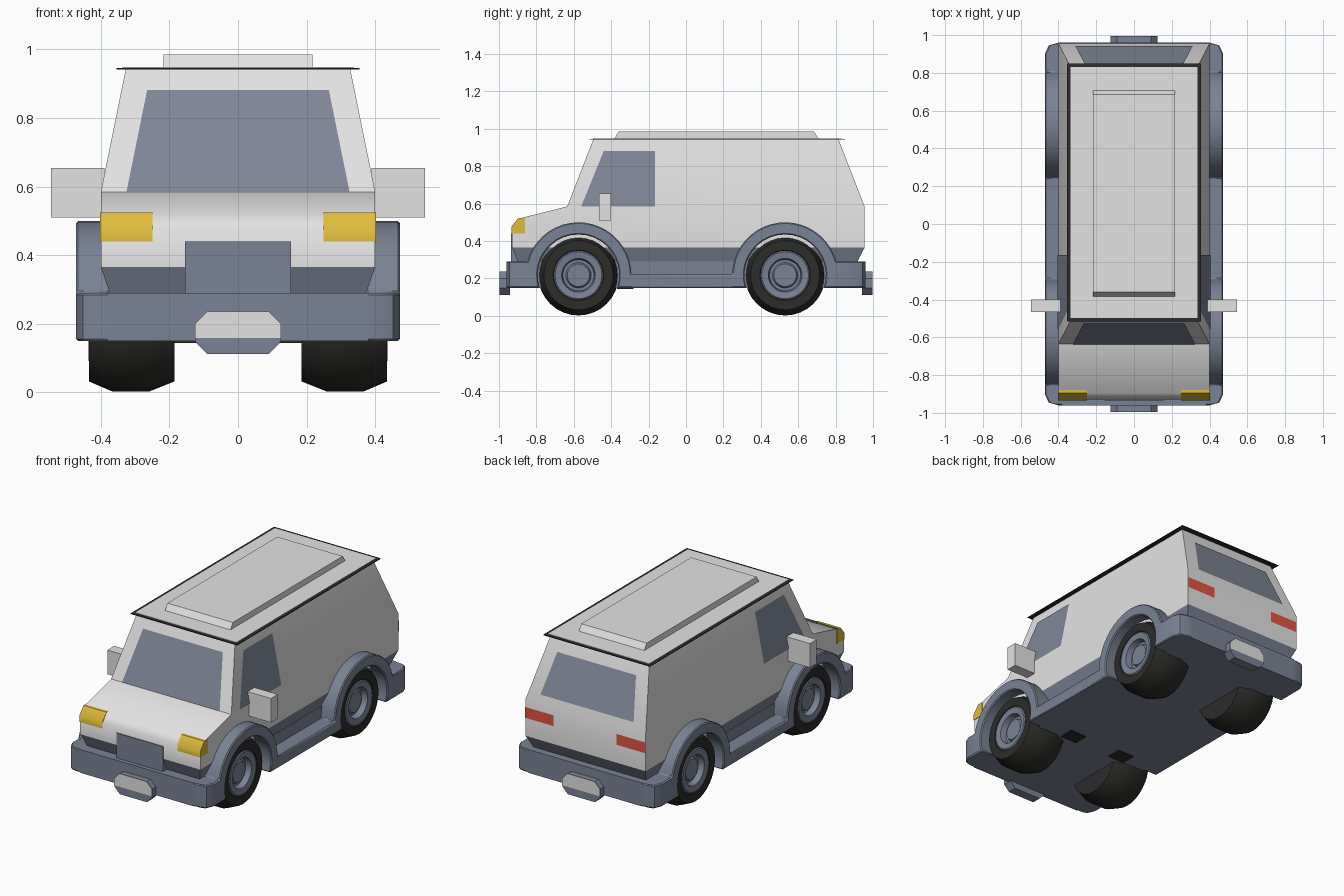
import bpy, bmesh, math
from mathutils import Vector

cube = bpy.data.objects.get("Cube")
if cube:
    bpy.data.objects.remove(cube, do_unlink=True)


def material(name, rgb):
    m = bpy.data.materials.new(name)
    m.use_nodes = True
    m.diffuse_color = (*rgb, 1)
    bsdf = next(n for n in m.node_tree.nodes if n.type == 'BSDF_PRINCIPLED')
    bsdf.inputs["Base Color"].default_value = (*rgb, 1)
    return m


WHITE = material("body white", (0.77, 0.77, 0.77))
TRIM = material("blue grey trim", (0.195, 0.225, 0.3))
GLASS = material("window glass", (0.215, 0.24, 0.315))
BLACK = material("rubber black", (0.025, 0.025, 0.024))
YELLOW = material("headlight yellow", (0.74, 0.5, 0.045))
RED = material("tail light red", (0.75, 0.09, 0.055))


def finish(bm, name, mat, smooth=None):
    bmesh.ops.recalc_face_normals(bm, faces=bm.faces)
    me = bpy.data.meshes.new(name)
    bm.to_mesh(me)
    bm.free()
    me.materials.append(mat)
    ob = bpy.data.objects.new(name, me)
    bpy.context.scene.collection.objects.link(ob)
    if smooth:
        bpy.ops.object.select_all(action='DESELECT')
        ob.select_set(True)
        bpy.context.view_layer.objects.active = ob
        bpy.ops.object.shade_smooth_by_angle(angle=math.radians(smooth))
    return ob


def prism(points, x0, x1):
    """Extrude a (y, z) outline from x0 to x1."""
    bm = bmesh.new()
    face = bm.faces.new([bm.verts.new((x0, y, z)) for y, z in points])
    ext = bmesh.ops.extrude_face_region(bm, geom=[face])
    moved = [g for g in ext["geom"] if isinstance(g, bmesh.types.BMVert)]
    bmesh.ops.translate(bm, verts=moved, vec=(x1 - x0, 0, 0))
    return bm


def cut(bm, co, no):
    geom = bm.verts[:] + bm.edges[:] + bm.faces[:]
    bmesh.ops.bisect_plane(bm, geom=geom, dist=1e-5, plane_co=co, plane_no=no)


def box(name, mat, x, y, z):
    pts = [(y[0], z[0]), (y[1], z[0]), (y[1], z[1]), (y[0], z[1])]
    return finish(prism(pts, *x), name, mat)


def panel(name, mat, corners, outward):
    """Flat painted panel floating just off the surface."""
    bm = bmesh.new()
    f = bm.faces.new([bm.verts.new(c) for c in corners])
    f.normal_update()
    if f.normal.dot(Vector(outward)) < 0:
        f.normal_flip()
    bmesh.ops.translate(bm, verts=bm.verts, vec=f.normal * 0.004)
    me = bpy.data.meshes.new(name)
    bm.to_mesh(me)
    bm.free()
    me.materials.append(mat)
    bpy.context.scene.collection.objects.link(bpy.data.objects.new(name, me))


def lathe(name, mat, profile, side, y, z, steps=32):
    """Revolve (radius, x) points round the axle."""
    bm = bmesh.new()
    verts = [bm.verts.new((side * x, y, z + r)) for r, x in profile]
    edges = [bm.edges.new(p) for p in zip(verts, verts[1:])]
    bmesh.ops.spin(bm, geom=verts + edges, cent=(0, y, z), axis=(1, 0, 0),
                   angle=math.tau, steps=steps, use_merge=True)
    bmesh.ops.remove_doubles(bm, verts=bm.verts, dist=1e-4)
    return finish(bm, name, mat, 35)


# Body shell: side outline, with the cabin leaning in to the roof
BELT, ROOF = 0.585, 0.945
shell = prism([(-.93, .365), (-.93, .475), (-.895, .52), (-.635, BELT),
               (-.495, ROOF), (.815, ROOF), (.955, BELT), (.955, .365)], -.4, .4)
cut(shell, (0, 0, BELT), (0, 0, 1))
for v in shell.verts:
    if v.co.z > .9:
        v.co.x *= .327 / .4
finish(shell, "body", WHITE, 45)


def cabin_x(z):
    return .4 - .073 * (z - BELT) / (ROOF - BELT)


def front_y(z):
    return -.635 + .14 * (z - BELT) / (ROOF - BELT)


def rear_y(z):
    return .955 - .14 * (z - BELT) / (ROOF - BELT)


# Sill tapering under the body
sill = prism([(-.93, .365), (.955, .365), (.88, .22), (-.87, .22)], -.4, .4)
for v in sill.verts:
    if v.co.z < .3:
        v.co.x *= .875
finish(sill, "sill", TRIM)

# Windows
panel("windshield", GLASS, [(s * w, front_y(z), z) for s, w, z in
      ((-1, .325, BELT), (1, .325, BELT), (1, .265, .88), (-1, .265, .88))], (0, -1, 0))
panel("rear_window", GLASS, [(s * w, rear_y(z), z) for s, w, z in
      ((-1, .31, .63), (1, .31, .63), (1, .262, .865), (-1, .262, .865))], (0, 1, 0))

# Roof rim and raised roof panel
box("roof_rim", BLACK, (-.355, .355), (-.515, .85), (.942, .946))
box("roof_skin", WHITE, (-.337, .337), (-.497, .832), (.943, .949))
raised = prism([(-.385, ROOF), (.71, ROOF), (.685, .985), (-.36, .985)], -.218, .218)
finish(raised, "roof_panel", WHITE)

# Grille
box("grille", TRIM, (-.155, .155), (-.935, -.88), (.285, .44))

# Floor with the bumper centres
box("floor", TRIM, (-.38, .38), (-.96, .96), (.15, .29))

# Side cladding outline with two wheel arches
AXLES, HUB_Z = (-.575, .53), .217


def arc(cy, r, z_start, z_end, n=20):
    """Arc over the axle from the front (z_start) to the back (z_end)."""
    a0 = math.pi - math.asin((z_start - HUB_Z) / r)
    a1 = math.asin((z_end - HUB_Z) / r)
    angles = [a0 + (a1 - a0) * i / n for i in range(n + 1)]
    return [(cy + r * math.cos(a), HUB_Z + r * math.sin(a)) for a in angles]


front, rear = AXLES
outline = [(-.96, .15), (-.96, .29)]
outline += arc(front, .283, .29, .22) + arc(rear, .283, .22, .29)
outline += [(.96, .29), (.96, .15)]
for axle in (rear, front):
    outline += arc(axle, .218, .15, .15)[::-1]

for side, label in ((1, "left"), (-1, "right")):
    # Cladding, its ends rounded in plan
    clad = prism(outline, side * .36, side * .472)
    for y in (-.945, -.9, .9, .945):
        cut(clad, (0, y, 0), (0, 1, 0))
    for v in clad.verts:
        if abs(v.co.x) > .4 and abs(v.co.y) > .94:
            v.co.x = side * (.40 if abs(v.co.y) > .95 else .452)
    ob = finish(clad, label + "_cladding", TRIM, 35)
    bevel = ob.modifiers.new("soft_edge", 'BEVEL')
    bevel.width, bevel.segments = .006, 1
    bevel.limit_method, bevel.angle_limit = 'ANGLE', math.radians(50)

    # Wheels
    for axle, end in zip(AXLES, ("front", "rear")):
        lathe(f"{end}_{label}_tire", BLACK,
              [(.12, .42), (.135, .435), (.185, .435), (.215, .365), (.215, .26),
               (.185, .185), (0, .185)], side, axle, HUB_Z)
        lathe(f"{end}_{label}_rim", TRIM,
              [(.133, .43), (.125, .436), (.09, .43), (.083, .395), (.068, .395),
               (.06, .41), (0, .41)], side, axle, HUB_Z)

    # Side window
    panel(label + "_window", GLASS, [(side * cabin_x(z), y, z) for y, z in
          ((-.56, BELT), (-.165, BELT), (-.165, .88), (-.44, .88))], (side, 0, 0))

    # Mirror
    box(label + "_mirror", WHITE, (side * .39, side * .545), (-.465, -.4), (.51, .655))

    # Lamps
    lamp = prism([(-.934, .44), (-.86, .44), (-.86, .524), (-.895, .524),
                  (-.934, .476)], side * .25, side * .403)
    finish(lamp, label + "_headlight", YELLOW, 45)
    panel(label + "_tail_light", RED, [(side * x, .955, z) for x, z in
          ((.21, .475), (.4, .475), (.4, .54), (.21, .54))], (0, 1, 0))

    # Underside flap
    box(label + "_flap", BLACK, (side * .12, side * .23), (-.37, -.28), (.144, .152))

# Octagonal bumper blocks with a pale face plate
for d, label in ((-1, "front"), (1, "rear")):
    octagon = [(-.125, .148), (-.09, .112), (.09, .112), (.125, .148),
               (.125, .2), (.09, .236), (-.09, .236), (-.125, .2)]
    bm = bmesh.new()
    f = bm.faces.new([bm.verts.new((x, d * .94, z)) for x, z in octagon])
    ext = bmesh.ops.extrude_face_region(bm, geom=[f])
    moved = [g for g in ext["geom"] if isinstance(g, bmesh.types.BMVert)]
    bmesh.ops.translate(bm, verts=moved, vec=(0, d * .056, 0))
    finish(bm, label + "_bumper_block", TRIM)
    upper = [(-.125, .158), (.125, .158)] + octagon[4:]
    panel(label + "_bumper_plate", WHITE, [(x, d * .996, z) for x, z in upper], (0, d, 0))
